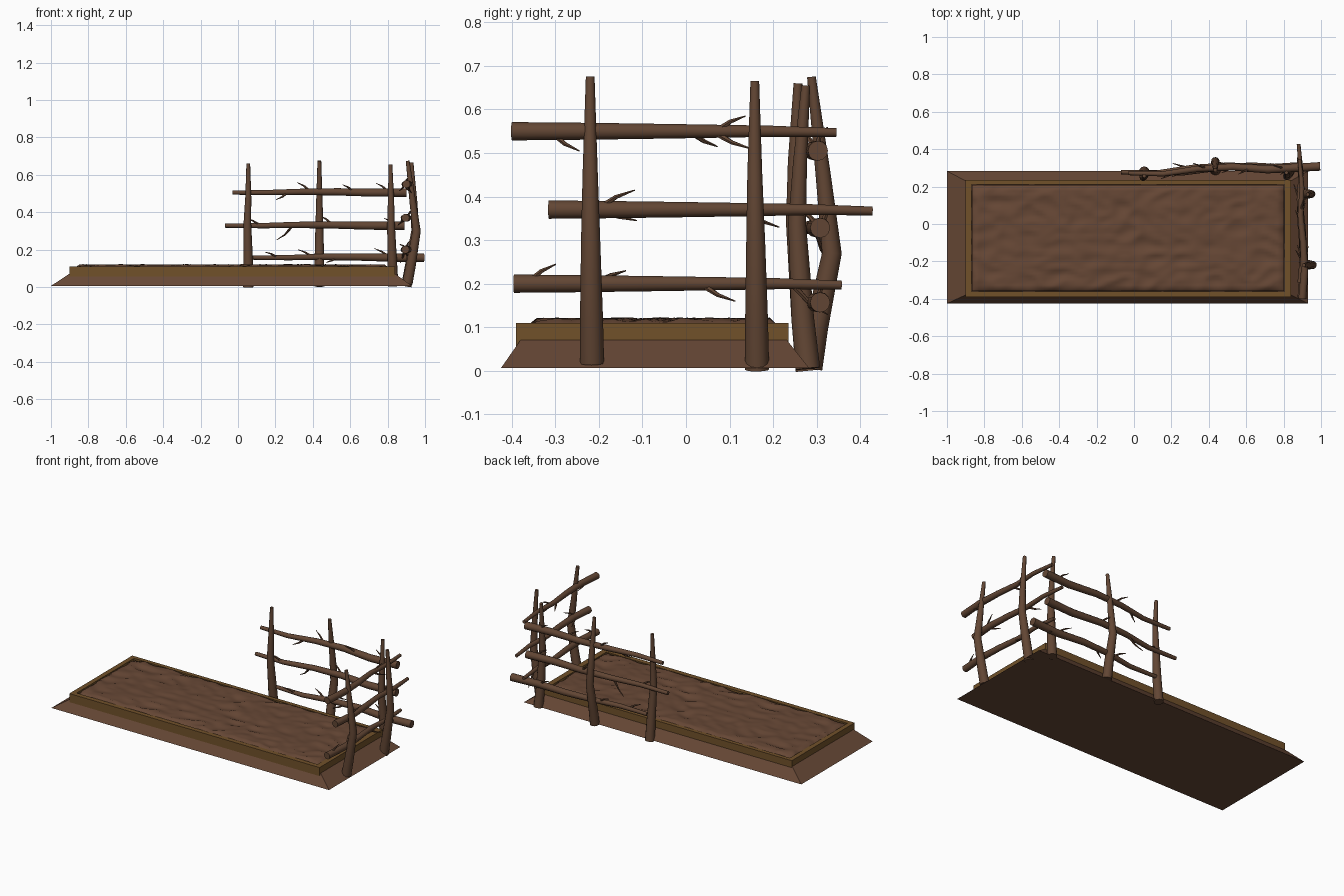
import bpy, bmesh, math, random
from mathutils import Vector, noise

random.seed(4)
if "Cube" in bpy.data.objects:
    bpy.data.objects.remove(bpy.data.objects["Cube"], do_unlink=True)


def material(name, rgb):
    mat = bpy.data.materials.new(name)
    mat.use_nodes = True
    mat.diffuse_color = (*rgb, 1)
    mat.node_tree.nodes["Principled BSDF"].inputs["Base Color"].default_value = (*rgb, 1)
    return mat


EARTH = material("brown earth", (0.135, 0.064, 0.036))
PLANK = material("ochre plank", (0.165, 0.083, 0.023))
BRANCH = material("brown branch", (0.122, 0.061, 0.034))


def finish(name, bm, mat, smooth=None):
    bmesh.ops.recalc_face_normals(bm, faces=bm.faces)
    mesh = bpy.data.meshes.new(name)
    bm.to_mesh(mesh)
    bm.free()
    mesh.materials.append(mat)
    obj = bpy.data.objects.new(name, mesh)
    bpy.context.collection.objects.link(obj)
    if smooth:
        bpy.ops.object.select_all(action='DESELECT')
        obj.select_set(True)
        bpy.context.view_layer.objects.active = obj
        bpy.ops.object.shade_smooth_by_angle(angle=math.radians(smooth))
    return obj


def bridge(bm, a, b):
    n = len(a)
    for i in range(n):
        bm.faces.new((a[i], a[(i + 1) % n], b[(i + 1) % n], b[i]))


def rect(bm, x0, x1, y0, y1, z):
    return [bm.verts.new((x, y, z)) for x, y in ((x0, y0), (x1, y0), (x1, y1), (x0, y1))]


def limb(bm, points, r0, r1, sides=12):
    """Tapered round branch through the points."""
    pts = [Vector(p) for p in points]
    length = sum((b - a).length for a, b in zip(pts, pts[1:]))
    done, rings = 0, []
    for i, p in enumerate(pts):
        tangent = (pts[min(i + 1, len(pts) - 1)] - pts[max(i - 1, 0)]).normalized()
        ref = Vector((0, 0, 1)) if abs(tangent.z) < 0.7 else Vector((0, 1, 0))
        u = tangent.cross(ref).normalized()
        v = tangent.cross(u)
        done += (p - pts[i - 1]).length if i else 0
        r = r0 + (r1 - r0) * (done / length) ** 1.3
        rings.append([bm.verts.new(p + r * (u * math.cos(t) + v * math.sin(t)))
                      for t in (math.tau * k / sides for k in range(sides))])
    for a, b in zip(rings, rings[1:]):
        bridge(bm, a, b)
    bm.faces.new(rings[0])
    bm.faces.new(rings[-1])


# Sloping earth skirt under the bed
bm = bmesh.new()
low = rect(bm, -1, 0.93, -0.425, 0.283, 0.006)
high = rect(bm, -0.88, 0.82, -0.37, 0.22, 0.085)
bridge(bm, low, high)
bm.faces.new(low)
bm.faces.new(high)
finish("earth_skirt", bm, EARTH)

# Plank frame, as one closed ring
bm = bmesh.new()
outer, inner = (-0.9, 0.84, -0.39, 0.235), (-0.87, 0.805, -0.36, 0.21)
loops = [rect(bm, *size, z) for size, z in
         ((outer, 0.03), (outer, 0.11), (inner, 0.11), (inner, 0.03))]
for i in range(4):
    bridge(bm, loops[i], loops[(i + 1) % 4])
finish("plank_frame", bm, PLANK)

# Lumpy soil, sinking at its edges
bm = bmesh.new()
bmesh.ops.create_grid(bm, x_segments=90, y_segments=36, size=1)
for v in bm.verts:
    edge = min(1 - abs(v.co.x), (1 - abs(v.co.y)) * 0.35)
    x, y = -0.0325 + v.co.x * 0.834, -0.075 + v.co.y * 0.283
    lump = abs(noise.noise(Vector((x * 8, y * 13, 3)))) * 0.02
    lump += noise.noise(Vector((x * 20, y * 26, 9))) * 0.003
    v.co = (x, y, 0.121 - lump - (0.014 if edge < 0.005 else 0))
finish("bed_soil", bm, EARTH, 60)

# Upright posts: base, bulge, upper bend and tip
posts = {
    "back_post_right": [(0.055, 0.28, 0), (0.055, 0.268, 0.12), (0.05, 0.25, 0.34),
                        (0.055, 0.25, 0.48), (0.055, 0.257, 0.66)],
    "back_post_middle": [(0.435, 0.285, 0.005), (0.435, 0.3, 0.1), (0.435, 0.335, 0.27),
                         (0.435, 0.315, 0.45), (0.435, 0.288, 0.675)],
    "back_post_left": [(0.83, 0.28, 0.005), (0.825, 0.268, 0.12), (0.818, 0.255, 0.34),
                       (0.818, 0.262, 0.48), (0.815, 0.275, 0.655)],
    "side_post_front": [(0.905, -0.216, 0.018), (0.925, -0.217, 0.12), (0.955, -0.219, 0.3),
                        (0.935, -0.22, 0.45), (0.907, -0.22, 0.675)],
    "side_post_back": [(0.9, 0.163, 0.003), (0.92, 0.162, 0.12), (0.948, 0.16, 0.3),
                       (0.942, 0.158, 0.45), (0.928, 0.158, 0.665)],
}
for name, points in posts.items():
    bm = bmesh.new()
    limb(bm, points, 0.028, 0.01)
    finish(name, bm, BRANCH, 40)


def rail(name, points, r0, r1, twigs):
    """Bent rail with thin forked twigs; a twig is (share of length, sideways, rise)."""
    bm = bmesh.new()
    limb(bm, points, r0, r1)
    a, b = Vector(points[0]), Vector(points[-1])
    along = (b - a).normalized()
    side = along.cross(Vector((0, 0, 1)))
    for share, out, rise in twigs:
        s = share * (len(points) - 1)
        i = min(int(s), len(points) - 2)
        root = Vector(points[i]).lerp(Vector(points[i + 1]), s - i)
        reach = random.uniform(0.06, 0.09)
        tip = root + along * reach + side * out + Vector((0, 0, rise))
        bend = root.lerp(tip, 0.5) + Vector((0, 0, rise * 0.15))
        limb(bm, [root, bend, tip], 0.008, 0.0015, 6)
    finish(name, bm, BRANCH, 40)


# Three rails along the back, thick end at the left corner
for name, x0, x1, z, shift, twigs in (
        ("back_rail_top", 0.9, -0.03, 0.505, 0,
         ((0.1, 0.02, 0.05), (0.3, -0.03, 0.04), (0.55, 0.03, 0.05), (0.68, -0.03, -0.04))),
        ("back_rail_middle", 0.89, -0.07, 0.328, 0.005,
         ((0.05, -0.04, 0.04), (0.4, 0.03, 0.05), (0.62, 0.03, -0.08), (0.8, -0.02, 0.04))),
        ("back_rail_bottom", 0.995, 0.075, 0.157, 0.005,
         ((0.2, 0.03, 0.05), (0.5, -0.03, -0.03), (0.65, 0.02, 0.04), (0.85, -0.03, 0.03)))):
    ys = (0.303, 0.292, 0.305, 0.295, 0.268, 0.272)
    path = [(x0 + (x1 - x0) * i / 5, y + shift, z + (0.004 if i in (2, 3) else 0))
            for i, y in enumerate(ys)]
    rail(name, path, 0.023, 0.011, twigs)

# Three rails along the left side, thick end at the front
for name, y0, y1, z, shift, twigs in (
        ("side_rail_top", -0.4, 0.345, 0.55, 0.0,
         ((0.12, 0.02, -0.045), (0.55, -0.03, -0.035), (0.63, 0.02, 0.035), (0.62, 0.03, -0.04))),
        ("side_rail_middle", -0.315, 0.428, 0.37, -0.005,
         ((0.15, 0.03, 0.045), (0.16, -0.03, -0.025), (0.6, -0.03, -0.04))),
        ("side_rail_bottom", -0.395, 0.357, 0.2, -0.005,
         ((0.04, 0.02, 0.045), (0.25, -0.04, 0.03), (0.57, 0.03, -0.04), (0.85, -0.02, -0.07)))):
    xs = (0.9, 0.912, 0.905, 0.89, 0.898, 0.885)
    path = [(x + shift, y0 + (y1 - y0) * i / 5, z - 0.003 * (i == 5)) for i, x in enumerate(xs)]
    rail(name, path, 0.021, 0.01, twigs)
